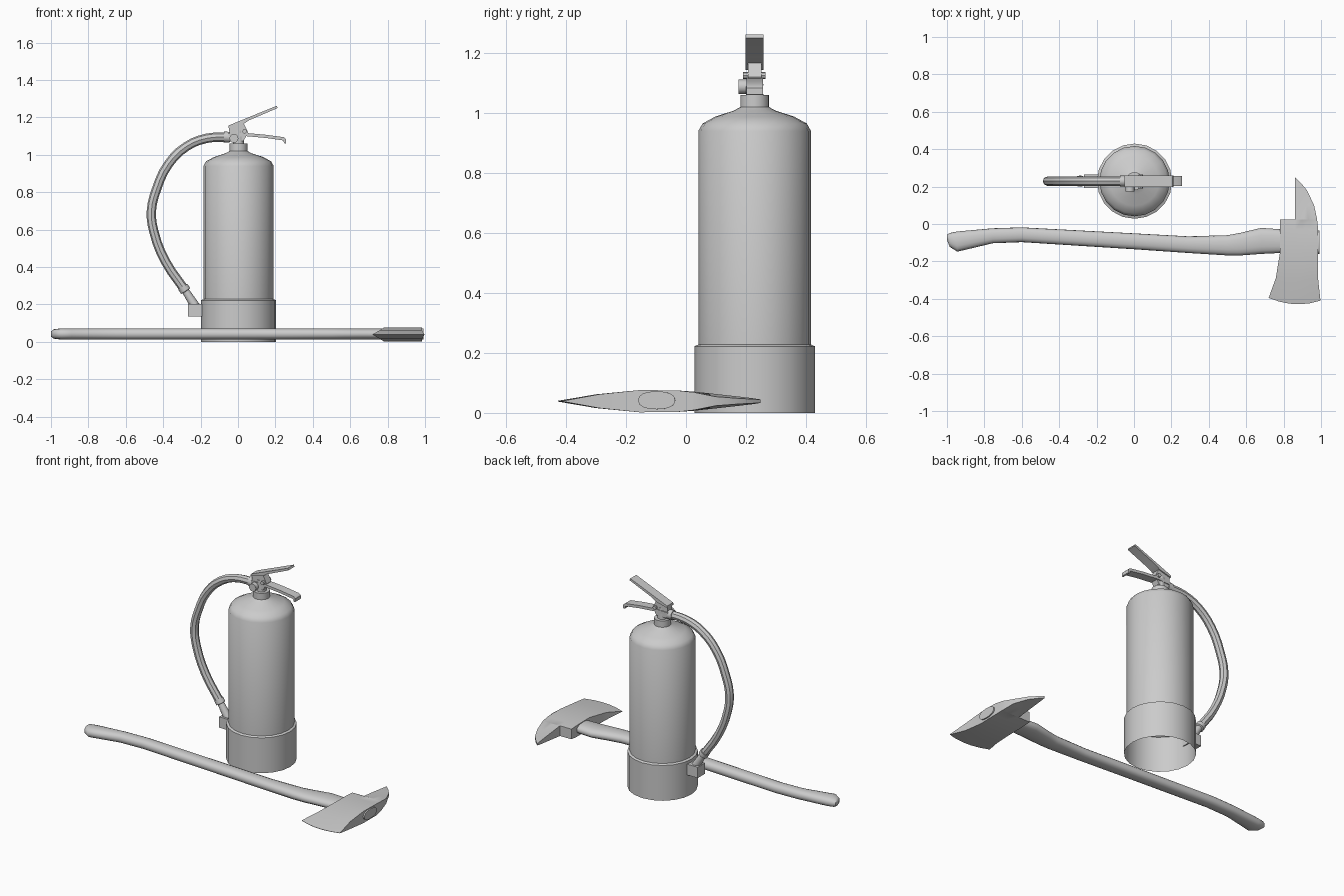
import bpy, bmesh, math
from mathutils import Vector

if "Cube" in bpy.data.objects:
    bpy.data.objects.remove(bpy.data.objects["Cube"])

CX, CY = 0.003, 0.229   # extinguisher axis


def finish(bm, name, angle=35):
    bmesh.ops.recalc_face_normals(bm, faces=bm.faces)
    me = bpy.data.meshes.new(name)
    bm.to_mesh(me)
    bm.free()
    ob = bpy.data.objects.new(name, me)
    bpy.context.collection.objects.link(ob)
    smooth(ob, angle)
    return ob


def smooth(ob, angle=35):
    bpy.ops.object.select_all(action='DESELECT')
    ob.select_set(True)
    bpy.context.view_layer.objects.active = ob
    bpy.ops.object.shade_smooth_by_angle(angle=math.radians(angle))


def loft(name, rings, cap_start=True, cap_end=True, angle=35):
    """Skin a series of equal-length point rings."""
    bm = bmesh.new()
    vs = [[bm.verts.new(p) for p in r] for r in rings]
    n = len(vs[0])
    for a, b in zip(vs, vs[1:]):
        for i in range(n):
            j = (i + 1) % n
            bm.faces.new((a[i], a[j], b[j], b[i]))
    if cap_start:
        bm.faces.new(vs[0][::-1])
    if cap_end:
        bm.faces.new(vs[-1])
    return finish(bm, name, angle)


def tube(name, p0, p1, stations, n=12, cap_start=True, angle=35):
    """Turned part along p0-p1; stations are (fraction, radius)."""
    p0, p1 = Vector(p0), Vector(p1)
    q = (p1 - p0).to_track_quat('Z', 'Y')
    rings = []
    for t, r in stations:
        c = p0.lerp(p1, t)
        rings.append([c + q @ Vector((r * math.cos(a), r * math.sin(a), 0))
                      for a in (2 * math.pi * i / n for i in range(n))])
    return loft(name, rings, cap_start, True, angle)


def plate(name, outline, y0, y1):
    """XZ outline extruded across y."""
    return loft(name, [[(x, y, z) for x, z in outline] for y in (y0, y1)])


# Cylinder with skirt, open underneath
tube("extinguisher_body", (CX, CY, 0), (CX, CY, 1),
     [(0, .201), (.222, .201), (.228, .188), (.94, .188), (.965, .174),
      (.988, .132), (1.008, .07), (1.02, .048), (1.06, .048)], 20, False)

# Valve, gauge and port
tube("valve_stem", (CX, CY, 1.05), (CX, CY, 1.13), [(0, .029), (1, .027)])
plate("valve_bracket", [(-.04, 1.075), (.03, 1.075), (.055, 1.12), (.025, 1.18),
                        (-.05, 1.15)], .206, .252)
tube("pressure_gauge", (-.022, .22, 1.088), (-.022, .175, 1.088), [(0, .012), (.4, .012), (.41, .024), (1, .024)])
tube("hose_port", (-.01, CY, 1.092), (-.075, CY, 1.095), [(0, .022), (.5, .022), (.51, .029), (1, .029)])
tube("safety_pin", (.035, .19, 1.125), (.035, .265, 1.125), [(0, .012), (1, .012)], 8)

# Squeeze lever and carry handle
plate("squeeze_lever", [(-.052, 1.143), (-.05, 1.157), (.207, 1.262), (.212, 1.25),
                        (.06, 1.185), (.03, 1.165)], .199, .259)
plate("carry_handle", [(-.05, 1.114), (.04, 1.117), (.15, 1.107), (.245, 1.094),
                       (.257, 1.083), (.257, 1.062), (.248, 1.06), (.242, 1.077),
                       (.15, 1.09), (.04, 1.1), (-.05, 1.095)], .202, .257)

# Hose
path = [(-.05, 1.095), (-.168, 1.088), (-.275, 1.045), (-.372, .95), (-.436, .815),
        (-.463, .70), (-.45, .59), (-.388, .43), (-.286, .28)]
cu = bpy.data.curves.new("hose", 'CURVE')
cu.dimensions = '3D'
cu.bevel_depth, cu.bevel_resolution, cu.resolution_u = .025, 2, 3
cu.use_fill_caps = True
sp = cu.splines.new('BEZIER')
sp.bezier_points.add(len(path) - 1)
for bp, (x, z) in zip(sp.bezier_points, path):
    bp.co = (x, CY, z)
    bp.handle_left_type = bp.handle_right_type = 'AUTO'
hose = bpy.data.objects.new("hose", cu)
bpy.context.collection.objects.link(hose)
bpy.ops.object.select_all(action='DESELECT')
hose.select_set(True)
bpy.context.view_layer.objects.active = hose
bpy.ops.object.convert(target='MESH')
smooth(bpy.context.view_layer.objects.active)

# Nozzle and its clip
tube("nozzle", (-.295, CY, .295), (-.222, CY, .18), [(0, .029), (.2, .029), (.22, .02), (1, .026)])
plate("nozzle_clip", [(-.267, .135), (-.19, .135), (-.19, .203), (-.267, .203)],
      CY - .036, CY + .036)

# Axe handle: x, upper y, lower y, half thickness
stations = [(-1.0, -.057, -.085, .014), (-.985, -.048, -.122, .025), (-.945, -.04, -.148, .03),
            (-.89, -.035, -.135, .03), (-.755, -.023, -.103, .03), (-.6, -.018, -.097, .03),
            (0, -.05, -.135, .03), (.29, -.066, -.155, .03), (.5, -.06, -.168, .03),
            (.57, -.047, -.168, .03), (.68, -.021, -.16, .03), (.78, -.028, -.155, .03),
            (.992, -.036, -.16, .03)]
rings = []
for x, hi, lo, h in stations:
    ring = []
    for i in range(16):
        c, s = math.cos(math.tau * i / 16), math.sin(math.tau * i / 16)
        ring.append((x, (hi + lo) / 2 + (hi - lo) / 2 * math.copysign(abs(c) ** .85, c),
                     .042 + h * math.copysign(abs(s) ** .85, s)))
    rings.append(ring)
loft("axe_handle", rings, angle=50)

# Axe head: left x, right x, left y, right y, edge bulge, left / right half thickness
head = [(.72, .997, -.395, -.41, .026, .001, .001),
        (.758, .984, -.29, -.29, .01, .023, .023),
        (.78, .983, -.155, -.155, 0, .037, .037),
        (.78, .985, -.03, -.03, 0, .036, .036),
        (.78, .979, .024, .024, 0, .032, .03),
        (.86, .979, .025, .025, 0, .032, .03),
        (.86, .963, .1, .1, 0, .024, .015),
        (.86, .925, .18, .18, 0, .015, .009),
        (.86, .89, .222, .222, 0, .01, .007),
        (.86, .863, .248, .248, 0, .006, .005)]
rings = []
for xl, xr, yl, yr, bulge, hl, hr in head:
    cols = []
    for i in range(6):
        t = i / 5
        cols.append((xl + (xr - xl) * t, yl + (yr - yl) * t - bulge * 4 * t * (1 - t),
                     hl + (hr - hl) * t))
    rings.append([(x, y, .039 + h) for x, y, h in cols]
                 + [(x, y, .039 - h) for x, y, h in reversed(cols)])
loft("axe_head", rings, angle=30)
